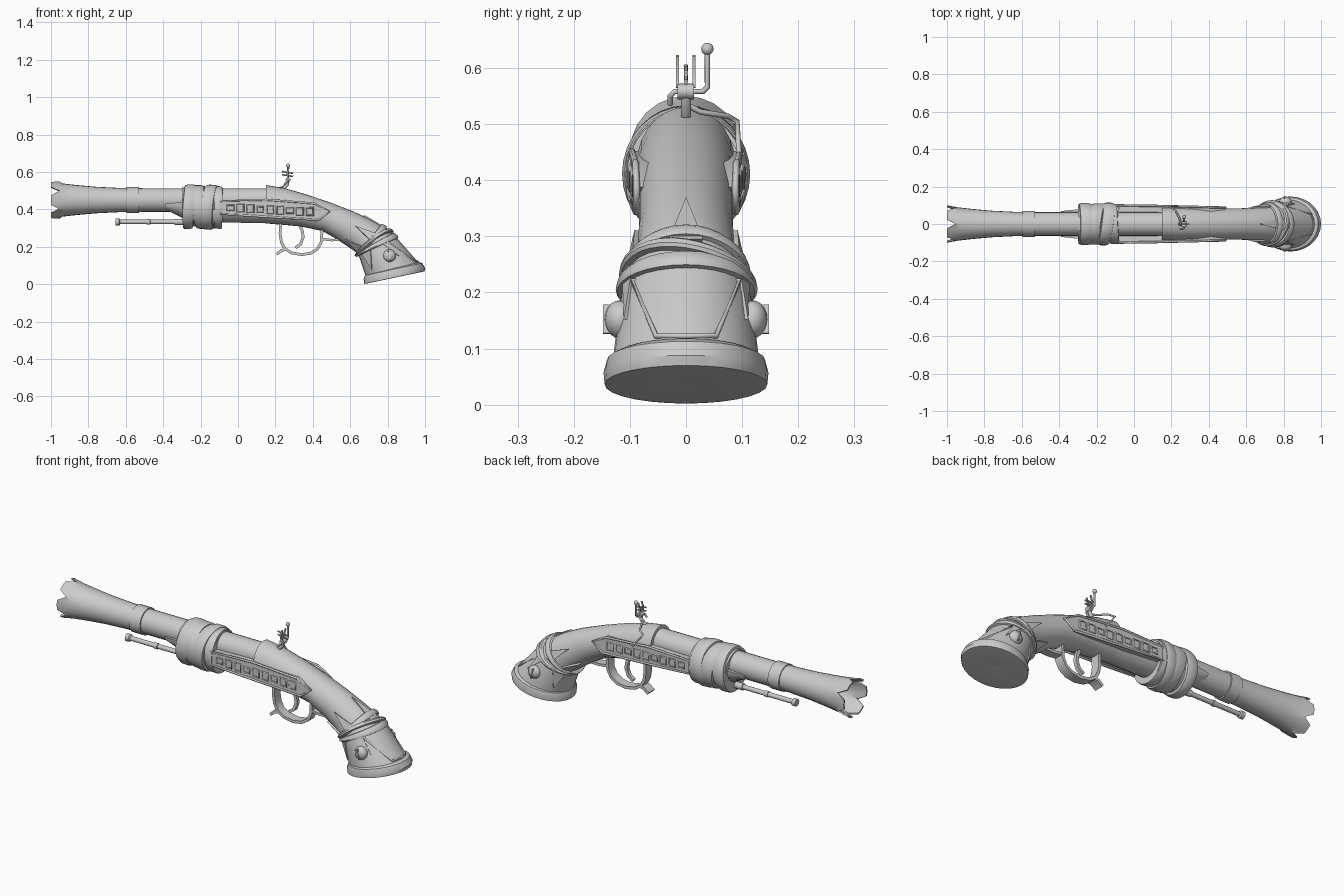
import bpy, bmesh, math
from mathutils import Vector

if "Cube" in bpy.data.objects:
    bpy.data.objects.remove(bpy.data.objects["Cube"])
pi = math.pi

def mesh(name, verts, faces):
    me = bpy.data.meshes.new(name)
    me.from_pydata([tuple(v) for v in verts], [], faces)
    bm = bmesh.new()
    bm.from_mesh(me)
    bmesh.ops.recalc_face_normals(bm, faces=bm.faces)
    bm.to_mesh(me)
    bm.free()
    ob = bpy.data.objects.new(name, me)
    bpy.context.collection.objects.link(ob)
    return ob

# A section is (top x, top z, bottom x, bottom z, half width in y)
def surf(secs, s, t, off=0.0):
    s = max(0, min(s, len(secs) - 1))
    i = min(int(s), len(secs) - 2)
    f = s - i
    tx, tz, bx, bz, b = [p + (q - p) * f for p, q in zip(secs[i], secs[i + 1])]
    d = Vector(((tx - bx) / 2 * math.sin(t), b * math.cos(t), (tz - bz) / 2 * math.sin(t)))
    return Vector(((tx + bx) / 2, 0, (tz + bz) / 2)) + d + d.normalized() * off if d.length else \
        Vector(((tx + bx) / 2, 0, (tz + bz) / 2))

def skin(name, rings, loop=False):
    n, m = len(rings[0]), len(rings)
    faces = [(i * n + j, i * n + (j + 1) % n, (i + 1) % m * n + (j + 1) % n, (i + 1) % m * n + j)
             for i in range(m if loop else m - 1) for j in range(n)]
    if not loop:
        faces += [tuple(range(n)), tuple(range((m - 1) * n, m * n))]
    return mesh(name, [v for r in rings for v in r], faces)

def loft(name, secs, n=24, half=False):
    ts = [pi + pi * j / (n - 1) if half else 2 * pi * j / n for j in range(n)]
    return skin(name, [[surf(secs, i, t) for t in ts] for i in range(len(secs))])

def lathe(name, prof, zc, n=24):
    return loft(name, [(x, zc + r, x, zc - r, r) for x, r in prof], n)

def band(name, secs, s0, tilt, w, h, phase=0, n=32):
    rings = []
    for k in range(n):
        t = 2 * pi * k / n
        s = s0 + tilt * math.sin(t + phase)
        rings.append([surf(secs, s + a * w, t, o) for a, o in
                      ((-1, -.008), (-.85, h * .7), (-.4, h), (.4, h), (.85, h * .7), (1, -.008))])
    return skin(name, rings, True)

def patch(name, secs, pts, off=.008):
    return skin(name, [[surf(secs, s, t, o) for s, t in pts] for o in (-.015, off)])

def ribbon(name, pts, th, w, y=0):
    pts = [Vector((x, 0, z)) for x, z in pts]
    rings = []
    for i, p in enumerate(pts):
        d = (pts[min(i + 1, len(pts) - 1)] - pts[max(i - 1, 0)]).normalized()
        nrm = Vector((-d.z, 0, d.x)) * th / 2
        rings.append([p + sg * nrm + Vector((0, y + yy * w / 2, 0)) for sg, yy in ((1, 1), (1, -1), (-1, -1), (-1, 1))])
    return skin(name, rings)

def tube(name, pts, r, cyclic=False, res=2):
    cu = bpy.data.curves.new(name, 'CURVE')
    cu.dimensions = '3D'
    cu.bevel_depth, cu.bevel_resolution, cu.use_fill_caps = r, res, True
    sp = cu.splines.new('POLY')
    sp.points.add(len(pts) - 1)
    for q, p in zip(sp.points, pts):
        q.co = (*p, 1)
    sp.use_cyclic_u = cyclic
    ob = bpy.data.objects.new(name, cu)
    bpy.context.collection.objects.link(ob)
    return ob

def ball(name, loc, r, sy=1.0):
    bpy.ops.mesh.primitive_uv_sphere_add(segments=16, ring_count=10, radius=r, location=loc)
    bpy.context.object.name = name
    bpy.context.object.scale.y = sy

# Flared barrel, hollow, with V notches around the muzzle rim
prof = [(-.6, .04), (-.8, .055), (-.93, .076), (-1, .092), (-1, .1), (-.94, .089), (-.86, .08),
        (-.76, .071), (-.64, .065), (-.5, .063), (.17, .063)]
barrel = lathe("barrel", prof, .45)
for ring in (3, 4):
    for j in range(2, 24, 4):
        barrel.data.vertices[ring * 24 + j].co.x += .045
lathe("barrel_ring", [(-.595, .063), (-.595, .07), (-.53, .07), (-.53, .063)], .45)

# Ramrod beneath the barrel
lathe("ramrod", [(-.655, .012), (-.655, .019), (-.635, .019), (-.63, .012), (-.49, .012), (-.488, .015),
                 (-.47, .015), (-.468, .012), (-.34, .012), (-.34, .017), (-.2, .017)], .333, 12)

# Fore stock, an open half trough under the barrel
loft("fore_stock", [(-.39, .46, -.39, .40, .069), (-.29, .53, -.29, .35, .08),
                    (-.08, .56, -.08, .33, .09), (.16, .575, .16, .325, .09)], 16, True)

# Curved grip
grip = [(.15, .53, .15, .325, .088), (.25, .513, .25, .317, .088), (.36, .482, .34, .308, .086),
        (.49, .438, .45, .285, .084), (.62, .388, .53, .24, .084), (.72, .34, .59, .2, .09),
        (.80, .293, .635, .168, .103), (.86, .235, .65, .14, .117), (.975, .105, .682, .045, .131)]
loft("grip", grip, 28)

# Butt rim and shallow end cap
loft("butt_rim", [(.972, .118, .685, .05, .13), (.985, .113, .678, .046, .141), (1.0, .088, .672, .026, .147),
                  (.998, .07, .675, .002, .145), (.985, .066, .69, .004, .136), (.85, .045, .83, .041, .01)], 28)

# Crossing grip bands
band("grip_band_lower", grip, 6.5, .12, .24, .014)
band("grip_band_upper", grip, 5.95, -.25, .2, .013)
band("grip_band_cross", grip, 6.2, .3, .16, .017, pi / 2)

# Spikes and plates around the grip end
for k, t in enumerate((pi / 2, .25, pi - .25, -.8, pi + .8)):
    patch("grip_spike_%d" % k, grip, [(6, t - .28), (4.5, t), (6, t + .28)])
def outline(name, secs, pts, r=.005):
    tube(name, [surf(secs, s, t, .002) for s, t in pts], r, True, 1)
outline("back_panel_trim", grip, [(6.9, pi / 2 - .95), (7.85, pi / 2 - .42), (7.87, pi / 2),
                                  (7.85, pi / 2 + .42), (6.9, pi / 2 + .95)])
for sg in (0, 1):
    f = (lambda a: pi - a) if sg else (lambda a: a)
    patch("butt_spike_%d" % sg, grip, [(6.7, f(-.9)), (7.75, f(-.75)), (6.7, f(-.35))], .006)
    patch("butt_side_spike_%d" % sg, grip, [(6.7, f(.3)), (7.5, f(.55)), (6.7, f(.6))], .006)
    y = -1 if sg else 1
    ball("grip_stud_%d" % sg, (.81, y * .118, .152), .034, .8)
    ribbon("stud_slot_%d" % sg, [(.803, .178), (.815, .127)], .006, .012, y * .142)

# Cloth wrap around barrel and stock
wrap = [(-.30, .518, -.295, .312, .096), (-.08, .515, -.085, .305, .099)]
loft("wrap_core", wrap, 28)
for k, (s, tilt, w, h, ph) in enumerate([(.16, .06, .17, .016, 0), (.45, .09, .2, .013, 2.5),
                                         (.68, .08, .16, .016, 1.0), (.88, .04, .13, .009, 4)]):
    band("wrap_band_%d" % k, wrap, s, tilt, w, h, ph)

# Side plates with a rim and a row of small open frames
poly = [(-.09, .445), (-.09, .375), (.08, .365), (.43, .343), (.49, .388), (.41, .432), (.15, .452)]
frames = 9
for name, sg in (("left", -1), ("right", 1)):
    yo = lambda x: sg * (.1 - .012 * max(0, x) / .49)
    skin("side_plate_" + name, [[(x, sg * .06, z) for x, z in poly], [(x, yo(x), z) for x, z in poly]])
    tube("plate_rim_" + name, [(x, yo(x), z) for x, z in poly], .006, True, 1)
    for k in range(frames):
        x = -.04 + k * .053
        z = .408 - .022 * k / frames
        hz = .02 if k % 3 else .014
        tube("plate_frame_%s_%d" % (name, k),
             [(x + a * .018, yo(x), z + b * hz) for a, b in ((-1, -1), (1, -1), (1, 1), (-1, 1))], .0045, True, 0)

# Trigger guard and trigger
ribbon("trigger_guard", [(.228, .33), (.225, .27), (.232, .225), (.25, .19), (.285, .168), (.34, .158), (.39, .166),
                         (.425, .188), (.445, .225), (.45, .30)], .015, .05)
ribbon("guard_curl", [(.255, .187), (.232, .18), (.207, .16)], .016, .05)
ribbon("guard_tang", [(.44, .243), (.50, .236), (.56, .238)], .013, .045)
ribbon("trigger", [(.325, .33), (.345, .28), (.348, .25), (.335, .215), (.308, .195)], .016, .02)

# Cocking mechanism on top
tube("hammer_post", [(.235, 0, .505), (.262, 0, .53), (.268, 0, .56)], .009)
tube("hammer_drum", [(.268, -.015, .558), (.268, .014, .558)], .014)
tube("crank", [(.25, -.028, .535), (.262, -.028, .55), (.268, -.02, .558), (.268, .03, .558),
               (.268, .038, .566), (.268, .038, .63)], .005)
ball("crank_ball", (.268, .038, .634), .011)
for k, (y, top) in enumerate([(-.015, .622), (0, .6), (.014, .622)]):
    ribbon("hammer_prong_%d" % k, [(.268, .565), (.262, .59), (.272, top)], .008, .005, y)
for k, z in enumerate((.58, .597)):
    tube("prong_pin_%d" % k, [(.235, 0, z + .006), (.295, 0, z - .004)], .004)
tube("side_link", [(.25, 0, .535), (.245, .025, .522), (.22, .075, .514), (.19, .091, .505), (.23, .094, .455),
                   (.25, .094, .43)], .005)

# Shading
bpy.ops.object.select_all(action='DESELECT')
for ob in bpy.data.objects:
    if ob.type == 'MESH':
        ob.select_set(True)
        bpy.context.view_layer.objects.active = ob
bpy.ops.object.shade_smooth_by_angle(angle=math.radians(35))
